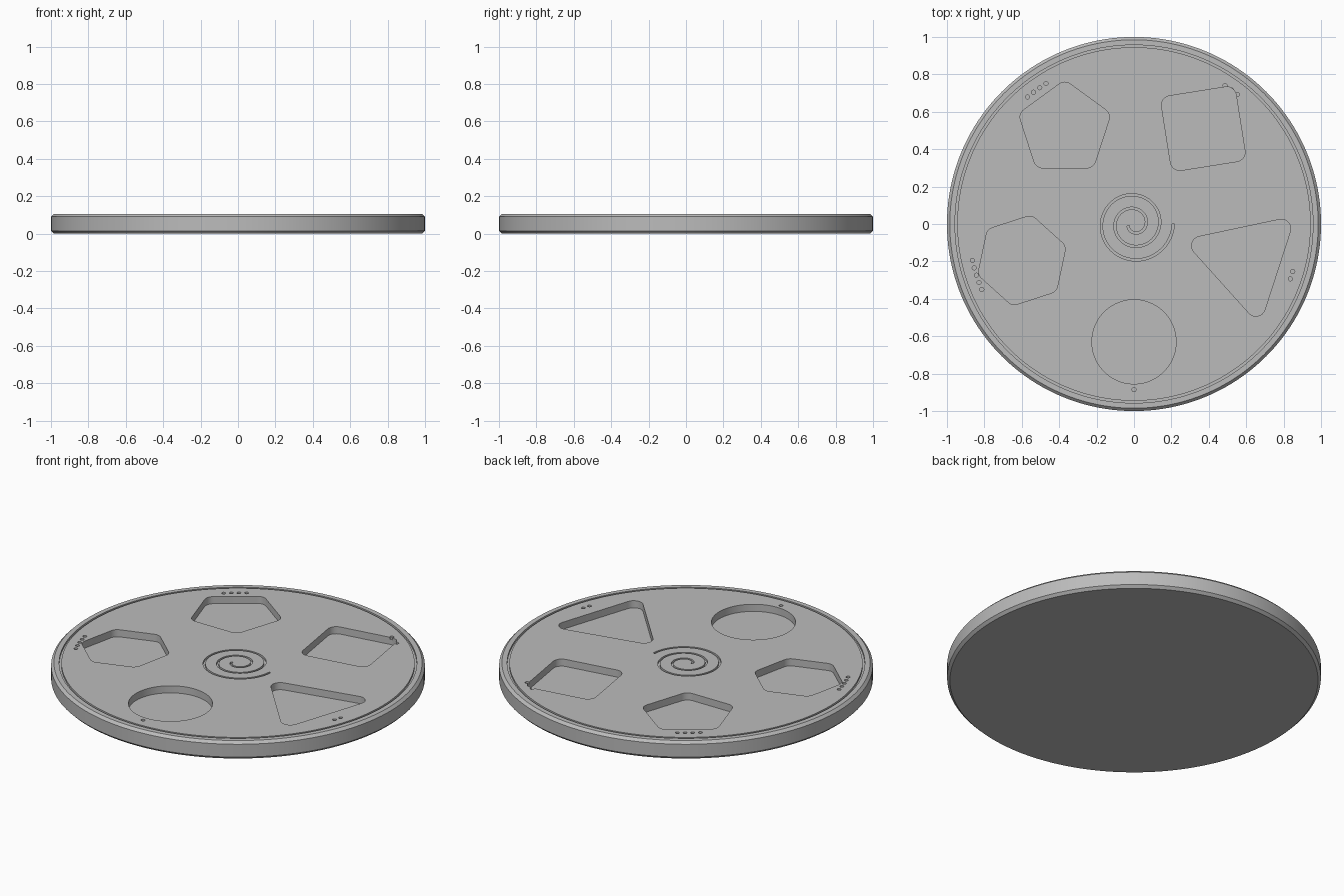
import bpy, bmesh, math
from mathutils import Vector

if "Cube" in bpy.data.objects:
    bpy.data.objects.remove(bpy.data.objects["Cube"])

H = 0.106          # disc thickness
BEVEL = 0.015      # edge chamfer
POCKET = 0.042     # pocket depth
ENGRAVE = 0.012    # depth of groove, dots and spiral
ORBIT = 0.63       # distance of pocket centres from the middle
FILLET = 0.05      # pocket corner radius

grey = bpy.data.materials.new("stone grey")
grey.diffuse_color = (0.5, 0.5, 0.5, 1)
grey.use_nodes = True
grey.node_tree.nodes["Principled BSDF"].inputs["Base Color"].default_value = grey.diffuse_color


def polar(r, deg):
    return Vector((r * math.cos(math.radians(deg)), r * math.sin(math.radians(deg))))


def prism(bm, outline, z0, z1):
    """Extrude a closed outline between two heights."""
    face = bm.faces.new([bm.verts.new((p.x, p.y, z0)) for p in outline])
    up = bmesh.ops.extrude_face_region(bm, geom=[face])["geom"]
    bmesh.ops.translate(bm, vec=(0, 0, z1 - z0),
                        verts=[v for v in up if isinstance(v, bmesh.types.BMVert)])


def circle(centre, r, n):
    return [centre + polar(r, 360 * i / n) for i in range(n)]


def rounded_polygon(centre, sides, radius, turn, steps=8):
    """Regular polygon with filleted corners."""
    half = 180 / sides
    core = radius - FILLET / math.cos(math.radians(half))
    pts = []
    for k in range(sides):
        a = turn + 2 * half * k
        pts += [centre + polar(core, a) + polar(FILLET, a - half + 2 * half * i / steps)
                for i in range(steps + 1)]
    return pts


def to_object(bm, name):
    bmesh.ops.recalc_face_normals(bm, faces=bm.faces)
    mesh = bpy.data.meshes.new(name)
    bm.to_mesh(mesh)
    bm.free()
    ob = bpy.data.objects.new(name, mesh)
    bpy.context.collection.objects.link(ob)
    mesh.materials.append(grey)
    return ob


# Disc with chamfered rims
bm = bmesh.new()
prism(bm, circle(Vector((0, 0)), 1, 160), 0, H)
rims = [e for e in bm.edges if abs(e.verts[0].co.z - e.verts[1].co.z) < 1e-5]
bmesh.ops.bevel(bm, geom=rims, offset=BEVEL, segments=1, affect='EDGES')
disc = to_object(bm, "disc")

# Shape pockets: circle, triangle, square, pentagon, hexagon
bm = bmesh.new()
prism(bm, circle(polar(ORBIT, -90), 0.225, 80), H - POCKET, H + 0.05)
for sides, radius, angle, turn in ((3, 0.354, -18, 42), (4, 0.285, 54, 54),
                                   (5, 0.26, 126, 90), (6, 0.248, 198, 78)):
    prism(bm, rounded_polygon(polar(ORBIT, angle), sides, radius, turn), H - POCKET, H + 0.05)
pockets = to_object(bm, "pocket_cutter")

# Counting dots outside each pocket, one to five
bm = bmesh.new()
for i in range(5):
    for k in range(i + 1):
        angle = -90 + 72 * i + (k - i / 2) * 2.65
        prism(bm, circle(polar(0.886, angle), 0.011, 16), H - ENGRAVE, H + 0.05)
dots = to_object(bm, "dot_cutter")

# Ring groove near the rim
bm = bmesh.new()
n = 160
loops = [[bm.verts.new((*polar(r, 360 * i / n), z)) for i in range(n)]
         for r, z in ((0.945, H - ENGRAVE), (0.957, H - ENGRAVE), (0.957, H + 0.05), (0.945, H + 0.05))]
for a, b in zip(loops, loops[1:] + loops[:1]):
    for i in range(n):
        j = (i + 1) % n
        bm.faces.new((a[i], a[j], b[j], b[i]))
ring = to_object(bm, "ring_cutter")

# Central spiral groove
bm = bmesh.new()
turns = [0.45 + (2.9 - 0.45) * i / 120 for i in range(121)]
inner = [polar(0.0725 * t - 0.006, 360 * (t - 2.9)) for t in turns]
outer = [polar(0.0725 * t + 0.006, 360 * (t - 2.9)) for t in turns]
prism(bm, inner + outer[::-1], H - ENGRAVE, H + 0.05)
spiral = to_object(bm, "spiral_cutter")

# Carve everything into the disc
bpy.context.view_layer.objects.active = disc
disc.select_set(True)
for cutter in (pockets, dots, ring, spiral):
    cutter.hide_render = True
    mod = disc.modifiers.new(cutter.name, 'BOOLEAN')
    mod.operation, mod.solver, mod.object = 'DIFFERENCE', 'EXACT', cutter
    bpy.ops.object.modifier_apply(modifier=mod.name)
    bpy.data.objects.remove(cutter)
bpy.ops.object.shade_smooth_by_angle(angle=math.radians(30))
